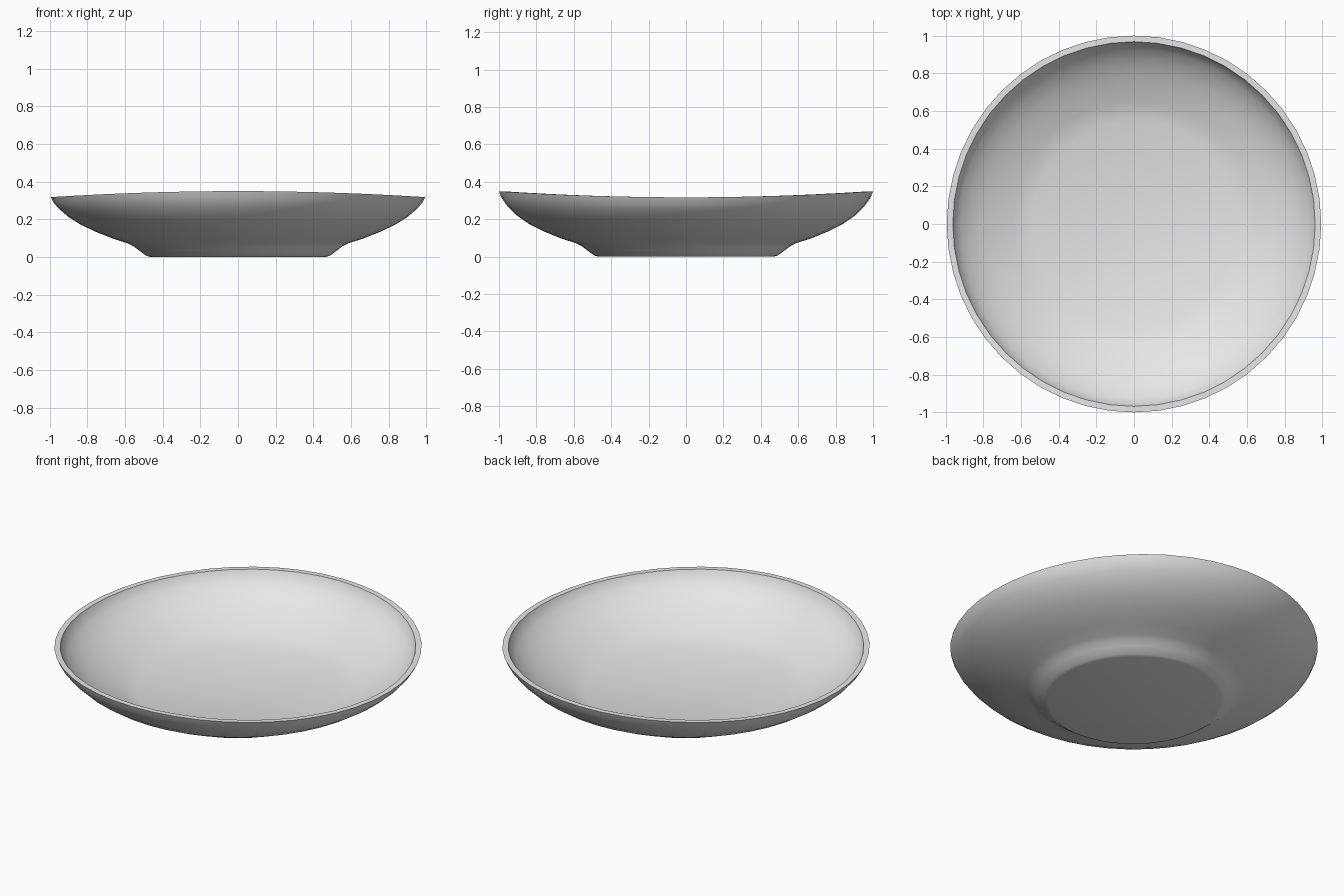
import bpy
import bmesh
import math

cube = bpy.data.objects.get("Cube")
if cube:
    bpy.data.objects.remove(cube, do_unlink=True)

# Glazed grey-white ceramic
ceramic = bpy.data.materials.new("pale_ceramic")
ceramic.use_nodes = True
colour = (0.8, 0.8, 0.8, 1)
ceramic.diffuse_color = colour
ceramic.node_tree.nodes["Principled BSDF"].inputs["Base Color"].default_value = colour

SEGMENTS = 48
FLOOR, RIM = 0.08, 0.333

# Radius and height, from under the foot, up the outside, over the rim to the floor
outside = [(0.47, 0), (0.49, 0.006), (0.53, 0.035), (0.56, 0.058), (0.59, 0.072),
           (0.67, 0.098), (0.76, 0.134), (0.84, 0.173), (0.905, 0.216),
           (0.955, 0.262), (0.985, 0.3), (1.0, RIM)]
inside = [(0.968, RIM), (0.957, 0.304), (0.928, 0.27), (0.88, 0.228),
          (0.815, 0.188), (0.74, 0.152), (0.65, 0.115), (0.55, FLOOR)]


def warp(radius, height, angle):
    """Lathe point whose rim is gently raised at front and back."""
    lift = -0.016 * math.cos(2 * angle) * max(0, (height - FLOOR) / (RIM - FLOOR)) ** 2
    return (radius * 0.994 * math.cos(angle), radius * math.sin(angle), height + lift)


# Bowl body turned from the profile
bm = bmesh.new()
rings = [[bm.verts.new(warp(r, z, math.tau * i / SEGMENTS)) for i in range(SEGMENTS)]
         for r, z in outside + inside]
for lower, upper in zip(rings, rings[1:]):
    for i in range(SEGMENTS):
        j = (i + 1) % SEGMENTS
        bm.faces.new((lower[i], lower[j], upper[j], upper[i]))

# Flat foot underside and inner floor
bm.faces.new(rings[0][::-1])
bm.faces.new(rings[-1])
bmesh.ops.recalc_face_normals(bm, faces=bm.faces)

mesh = bpy.data.meshes.new("shallow_bowl")
bm.to_mesh(mesh)
bm.free()
mesh.materials.append(ceramic)
bowl = bpy.data.objects.new("shallow_bowl", mesh)
bpy.context.collection.objects.link(bowl)

# Smooth walls with a crisp rim
bpy.ops.object.select_all(action="DESELECT")
bowl.select_set(True)
bpy.context.view_layer.objects.active = bowl
bpy.ops.object.shade_smooth_by_angle(angle=math.radians(40))
